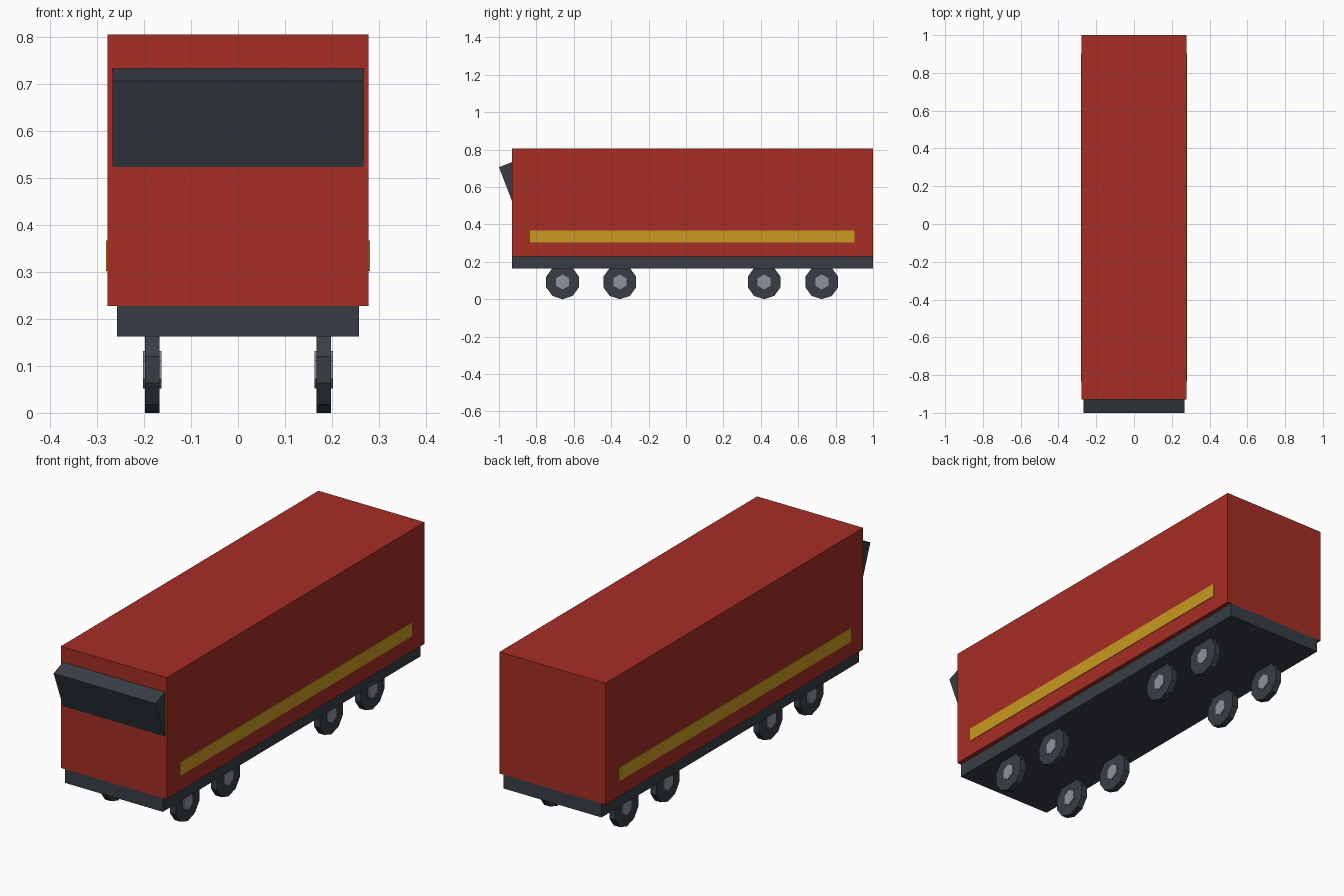
import bpy
import bmesh
from math import sin, cos, pi, radians

cube = bpy.data.objects.get("Cube")
if cube:
    bpy.data.objects.remove(cube, do_unlink=True)


def material(name, rgb):
    m = bpy.data.materials.new(name)
    m.use_nodes = True
    m.diffuse_color = (*rgb, 1)
    m.node_tree.nodes["Principled BSDF"].inputs["Base Color"].default_value = (*rgb, 1)
    return m


RED = material("red paint", (0.38, 0.027, 0.018))
DARK = material("dark grey", (0.04, 0.048, 0.06))
YELLOW = material("yellow stripe", (0.59, 0.325, 0.015))
STEEL = material("steel grey", (0.28, 0.29, 0.335))


def prism(name, outline, x0, x1, mat):
    """Extrude a (y, z) outline across the width from x0 to x1."""
    bm = bmesh.new()
    face = bm.faces.new([bm.verts.new((x0, y, z)) for y, z in outline])
    ext = bmesh.ops.extrude_face_region(bm, geom=[face])
    new_verts = [g for g in ext["geom"] if isinstance(g, bmesh.types.BMVert)]
    bmesh.ops.translate(bm, verts=new_verts, vec=(x1 - x0, 0, 0))
    bmesh.ops.recalc_face_normals(bm, faces=bm.faces)
    mesh = bpy.data.meshes.new(name)
    bm.to_mesh(mesh)
    bm.free()
    mesh.materials.append(mat)
    obj = bpy.data.objects.new(name, mesh)
    bpy.context.collection.objects.link(obj)
    return obj


def rect(y0, y1, z0, z1):
    return [(y0, z0), (y1, z0), (y1, z1), (y0, z1)]


def polygon(y, z, r, sides):
    return [(y + r * sin(2 * pi * i / sides), z + r * cos(2 * pi * i / sides))
            for i in range(sides)]


# Body and underframe
FRONT, BACK = -0.93, 1.0
prism("body", rect(FRONT, BACK, 0.228, 0.805), -0.278, 0.278, RED)
prism("underframe", rect(FRONT, BACK, 0.163, 0.228), -0.257, 0.257, DARK)

# Tilted windscreen block, sunk into the front wall
tilt, depth, height = radians(21), 0.1, 0.2
y, z = -1.0, 0.706
back = (depth * cos(tilt), depth * sin(tilt))
down = (height * sin(tilt), -height * cos(tilt))
prism("windscreen", [(y, z), (y + back[0], z + back[1]),
                     (y + back[0] + down[0], z + back[1] + down[1]),
                     (y + down[0], z + down[1])], -0.267, 0.267, DARK)

# Stripes and wheels on both sides
AXLE_Z = 0.092
for side, s in (("left", 1), ("right", -1)):
    prism(side + "_stripe", rect(-0.835, 0.902, 0.302, 0.367), s * 0.275, s * 0.2805, YELLOW)
    for n, axle_y in enumerate((-0.66, -0.354, 0.418, 0.726), 1):
        prism(f"{side}_wheel_{n}", polygon(axle_y, AXLE_Z, 0.092, 10), s * 0.167, s * 0.198, DARK)
        prism(f"{side}_hub_{n}", polygon(axle_y, AXLE_Z, 0.04, 6), s * 0.163, s * 0.202, STEEL)
